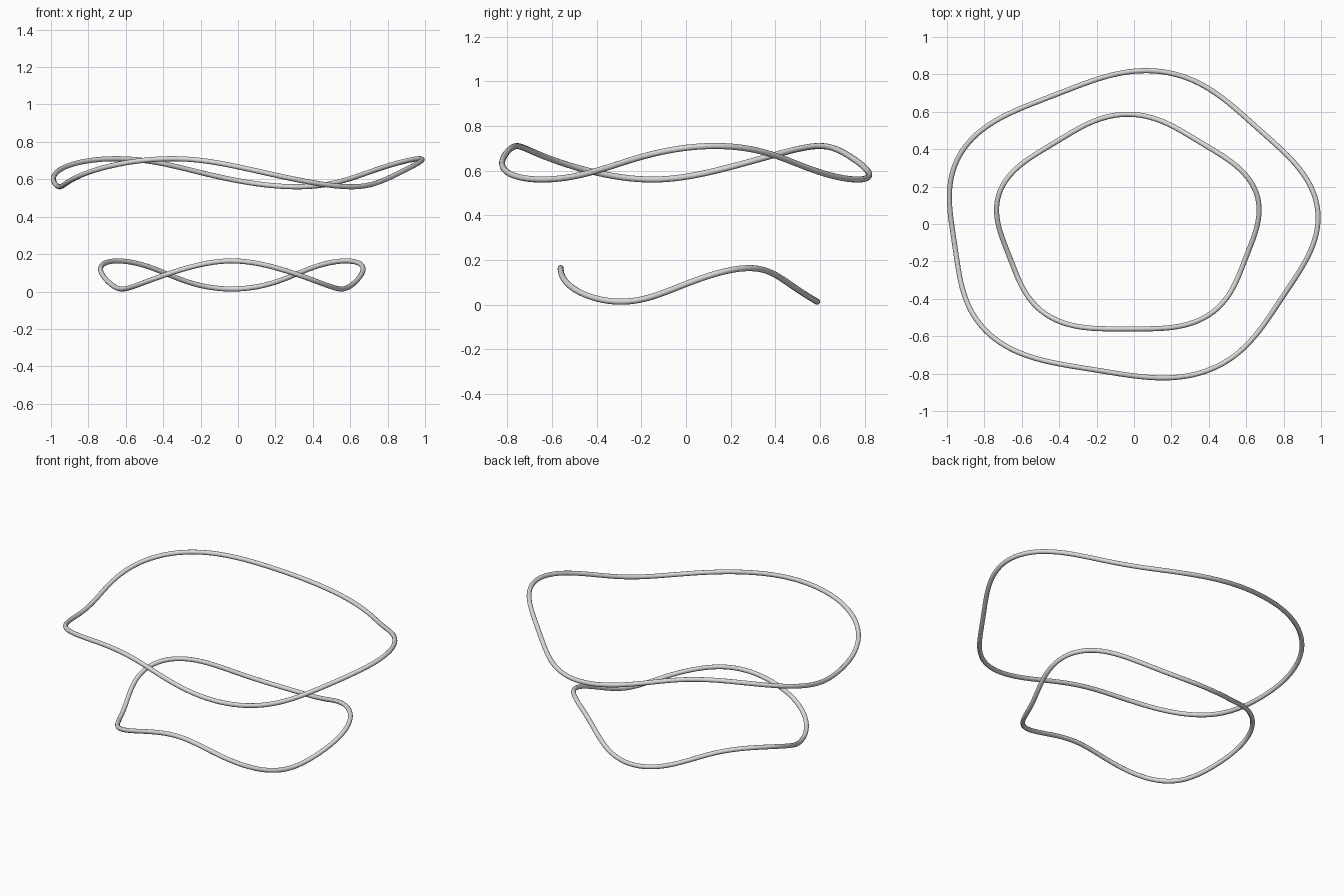
import bpy
import math
from mathutils import Vector

if "Cube" in bpy.data.objects:
    bpy.data.objects.remove(bpy.data.objects["Cube"])

metal = bpy.data.materials.new("light_grey_metal")
metal.diffuse_color = (0.7, 0.7, 0.7, 1)
metal.use_nodes = True
metal.node_tree.nodes["Principled BSDF"].inputs["Base Color"].default_value = metal.diffuse_color

TUBE, SIDES, STEPS = 0.0135, 12, 200
SQUASH = 0.83             # rings are narrower front to back


def wavy_ring(name, centre, radius, lobe_angle, wave_angle):
    """Round tube along an oval with five soft corners and three vertical waves."""
    def path(t):
        r = radius * (1 + 0.04 * math.cos(5 * (t - math.radians(lobe_angle))))
        wave = 0.075 * math.cos(3 * (t - math.radians(wave_angle)))
        return Vector(centre) + Vector((r * math.cos(t), SQUASH * r * math.sin(t), wave))

    verts, faces = [], []
    for i in range(STEPS):
        t = 2 * math.pi * i / STEPS
        tangent = (path(t + 0.001) - path(t - 0.001)).normalized()
        side = tangent.cross(Vector((0, 0, 1))).normalized()
        up = side.cross(tangent)
        for j in range(SIDES):
            a = 2 * math.pi * j / SIDES
            verts.append(path(t) + TUBE * (math.cos(a) * side + math.sin(a) * up))
            i2, j2 = (i + 1) % STEPS, (j + 1) % SIDES
            # wound so the surface faces outward
            faces.append((i * SIDES + j, i * SIDES + j2,
                          i2 * SIDES + j2, i2 * SIDES + j))
    mesh = bpy.data.meshes.new(name)
    mesh.from_pydata(verts, [], faces)
    mesh.materials.append(metal)
    mesh.shade_smooth()
    bpy.context.collection.objects.link(bpy.data.objects.new(name, mesh))


wavy_ring("lower_ring", (-0.033, -0.010, 0.0885), 0.691, 18, 30)
wavy_ring("upper_ring", (-0.028, -0.016, 0.635), 0.977, 7, 10)
